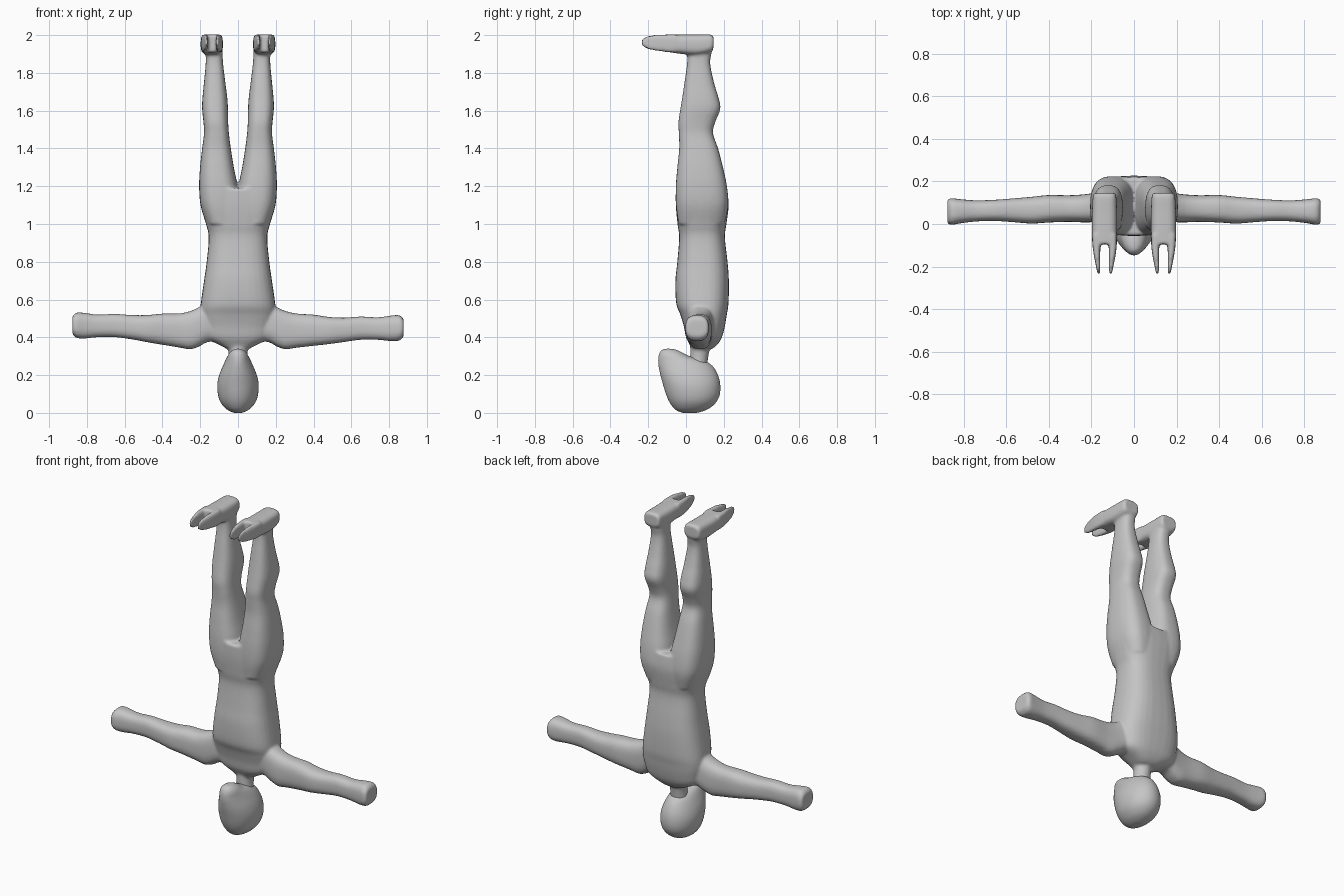
import bpy, bmesh, math
from mathutils import Vector

skin = bpy.data.materials.new("plain_grey")
skin.diffuse_color = (0.56, 0.56, 0.56, 1)


def spline(rows, steps=4):
    """Catmull-Rom resampling of section rows."""
    vs = [Vector(r) for r in rows]
    out = []
    for i in range(len(vs) - 1):
        p1, p2 = vs[i], vs[i + 1]
        p0, p3 = vs[max(i - 1, 0)], vs[min(i + 2, len(vs) - 1)]
        for k in range(steps):
            t = k / steps
            out.append(0.5 * (2 * p1 + (p2 - p0) * t + (2 * p0 - 5 * p1 + 4 * p2 - p3) * t * t
                              + (3 * p1 - p0 - 3 * p2 + p3) * t ** 3))
    return out + [vs[-1]]


def loft(bm, rows, place, power=2.4, sides=32):
    """Closed loft of superellipses; row = (t, a_min, a_max, b_min, b_max)."""
    rings = []
    for t, a0, a1, b0, b1 in spline(rows):
        ring = []
        for i in range(sides):
            w = 2 * math.pi * i / sides
            c, s = math.cos(w), math.sin(w)
            a = (a0 + a1) / 2 + (a1 - a0) / 2 * math.copysign(abs(c) ** (2 / power), c)
            b = (b0 + b1) / 2 + (b1 - b0) / 2 * math.copysign(abs(s) ** (2 / power), s)
            ring.append(bm.verts.new(place(t, a, b)))
        rings.append(ring)
    for r0, r1 in zip(rings, rings[1:]):
        for i in range(sides):
            j = (i + 1) % sides
            bm.faces.new((r0[i], r0[j], r1[j], r1[i]))
    bm.faces.new(rings[0])
    bm.faces.new(rings[-1])


def finish(bm, name, voxel, rounds):
    """Fuse overlapping lofts into one smooth skin."""
    bmesh.ops.recalc_face_normals(bm, faces=bm.faces)
    me = bpy.data.meshes.new(name)
    bm.to_mesh(me)
    bm.free()
    me.materials.append(skin)
    ob = bpy.data.objects.new(name, me)
    bpy.context.collection.objects.link(ob)
    me.polygons.foreach_set("use_smooth", [True] * len(me.polygons))
    if voxel:
        m = ob.modifiers.new("fuse", 'REMESH')
        m.mode = 'VOXEL'
        m.voxel_size = voxel
        m.use_smooth_shade = True
        s = ob.modifiers.new("soften", 'SMOOTH')
        s.factor = 0.5
        s.iterations = rounds
    return ob


def upright(t, a, b):
    return (a, b, t)


body = bmesh.new()

# Torso, from collar up to the hips (z, half width, y front, y back)
torso = [(.34, .06, .03, .14), (.36, .10, .02, .165), (.40, .17, 0, .19), (.46, .19, -.012, .206),
         (.52, .20, -.03, .216), (.58, .197, -.052, .225), (.70, .18, -.056, .227),
         (.80, .166, -.046, .22), (.93, .155, -.036, .206), (1.0, .17, -.045, .214),
         (1.1, .199, -.054, .226), (1.19, .205, -.054, .217)]
loft(body, [(z, -h, h, y0, y1) for z, h, y0, y1 in torso], upright, 2.7)

# Neck
loft(body, [(.24, -.05, .05, .02, .11), (.32, -.05, .05, .022, .122), (.42, -.07, .07, .02, .14)], upright, 2)

# Leg (z, inner x, outer x, y front, y back)
leg = [(1.0, .0, .165, -.04, .205), (1.1, -.005, .198, -.053, .224), (1.2, .002, .206, -.054, .217),
       (1.3, .022, .201, -.046, .196), (1.4, .038, .19, -.036, .17), (1.48, .048, .18, -.038, .143),
       (1.54, .052, .183, -.04, .155), (1.61, .053, .19, -.03, .182), (1.67, .057, .188, -.02, .172),
       (1.75, .067, .18, -.008, .148), (1.85, .079, .171, .006, .128), (1.91, .082, .172, .006, .136),
       (1.97, .082, .19, .0, .143)]

# Foot and its two front toes (y, inner x, outer x, z low, z high)
foot = [(.145, .09, .185, 1.93, 1.992), (.13, .083, .193, 1.91, 2.003), (.06, .08, .197, 1.895, 2.003),
        (-.02, .08, .198, 1.9, 2.003), (-.095, .082, .195, 1.91, 2.003)]
toe_in = [(-.05, .08, .125, 1.908, 2.003), (-.10, .081, .119, 1.91, 2.003), (-.15, .087, .118, 1.917, 2.002),
          (-.20, .097, .118, 1.925, 1.995), (-.234, .104, .116, 1.945, 1.98)]
toe_out = [(-.05, .152, .198, 1.908, 2.003), (-.10, .157, .195, 1.91, 2.003), (-.15, .159, .188, 1.917, 2.002),
           (-.20, .159, .178, 1.925, 1.995), (-.234, .160, .172, 1.945, 1.98)]

# Arm (x, y front, y back, z low, z high)
arm = [(.08, .02, .15, .38, .55), (.16, .01, .15, .375, .575), (.205, .008, .143, .352, .56),
       (.25, .008, .138, .337, .54), (.31, .01, .135, .345, .526), (.40, .007, .136, .355, .52),
       (.48, .002, .128, .364, .508), (.56, .008, .121, .375, .504), (.65, .014, .114, .387, .51),
       (.74, .012, .111, .387, .506), (.81, .004, .116, .38, .515), (.855, -.004, .121, .383, .517),
       (.877, .003, .115, .405, .497)]

for side in (-1, 1):
    loft(body, leg, lambda t, a, b: (side * a, b, t), 2.7)
    for part in (foot, toe_in, toe_out):
        loft(body, part, lambda t, a, b: (side * a, t, b), 3.2)
    lift = .014 if side < 0 else 0
    loft(body, arm, lambda t, a, b: (side * t, a, b + lift * min(1, max(0, (t - .3) / .25))), 2.7)

finish(body, "body", 0.008, 5)

# Head, crown at the ground and chin at the top (z, half width, y front, y back)
head = bmesh.new()
skull = [(.0, .022, -.02, .06), (.012, .05, -.05, .10), (.03, .073, -.07, .133), (.06, .095, -.09, .163),
         (.10, .107, -.107, .18), (.15, .11, -.122, .182), (.20, .10, -.136, .17), (.25, .08, -.146, .14),
         (.28, .066, -.148, .09), (.30, .056, -.146, .02), (.32, .044, -.14, -.02), (.334, .027, -.128, -.05),
         (.34, .01, -.11, -.08)]
loft(head, [(z, -h, h, y0, y1) for z, h, y0, y1 in skull], upright, 2.05, 40)
finish(head, "head", 0.008, 4)
